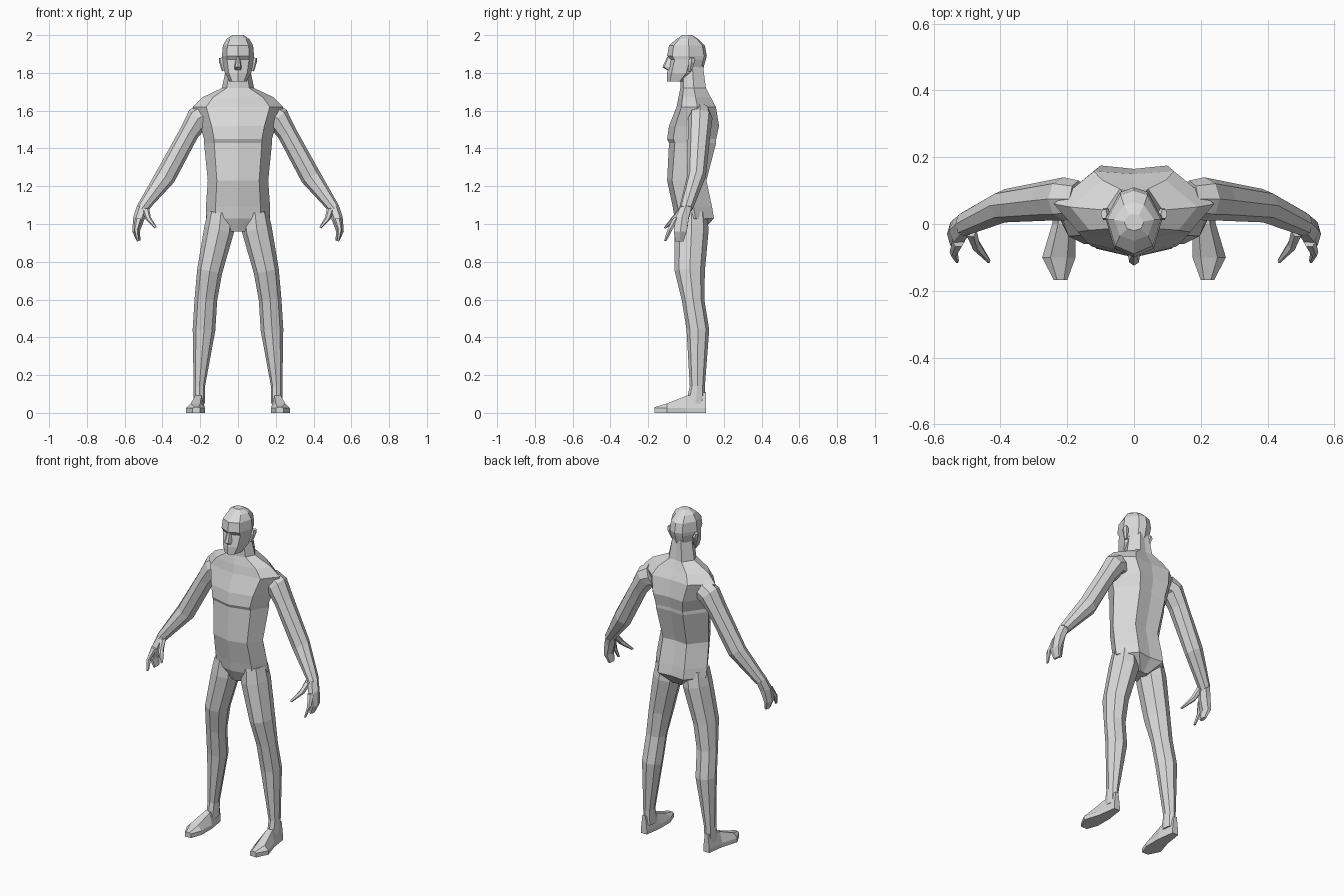
import bpy
import bmesh
from math import cos, sin, pi
from mathutils import Vector

cube = bpy.data.objects.get("Cube")
if cube:
    bpy.data.objects.remove(cube, do_unlink=True)

grey = bpy.data.materials.new("plain grey")
grey.use_nodes = True
colour = (0.7, 0.7, 0.7, 1)
grey.diffuse_color = colour
grey.node_tree.nodes["Principled BSDF"].inputs["Base Color"].default_value = colour


def loft(name, rings):
    """Skin a row of closed rings, cap both ends and leave it flat shaded."""
    bm = bmesh.new()
    loops = [[bm.verts.new(point) for point in ring] for ring in rings]
    for low, high in zip(loops, loops[1:]):
        for i in range(len(low)):
            # The previous index wraps round, closing the ring
            bm.faces.new((low[i - 1], low[i], high[i], high[i - 1]))
    bm.faces.new(reversed(loops[0]))
    bm.faces.new(loops[-1])
    bmesh.ops.recalc_face_normals(bm, faces=bm.faces)
    mesh = bpy.data.meshes.new(name)
    bm.to_mesh(mesh)
    bm.free()
    mesh.materials.append(grey)
    part = bpy.data.objects.new(name, mesh)
    bpy.context.scene.collection.objects.link(part)


def body(name, rear_depth, rows):
    """Symmetric eight-sided loft from rows of height, front, back and half width."""
    rings = []
    for z, front, back, width in rows:
        depth = back - front
        corners = [(0.7 * width, front + 0.13 * depth),
                   (width, front + 0.55 * depth),
                   (0.5 * width, front + rear_depth * depth)]
        right = [(-x, y) for x, y in reversed(corners)]
        outline = [(0, front)] + corners + [(0, back)] + right
        rings.append([(x, y, z) for x, y in outline])
    loft(name, rings)


def limb(name, side, sides, rows):
    """Loft of ovals square to a path: x, y, z, half thickness, half depth."""
    centres = [Vector(row[:3]) for row in rows]
    rings = []
    for i, (x, y, z, thickness, depth) in enumerate(rows):
        along = centres[min(i + 1, len(rows) - 1)] - centres[max(i - 1, 0)]
        across = Vector((-along.z, 0, along.x)).normalized() * thickness
        ring = []
        for k in range(sides):
            angle = 2 * pi * k / sides
            point = centres[i] + across * cos(angle)
            point.y += depth * sin(angle)
            point.x *= side
            ring.append(point)
        rings.append(ring)
    loft(name, rings)


def foot(name, side, rows):
    """Loft from heel to toe: y, middle x, half width, instep height."""
    rings = []
    for y, middle, width, height in rows:
        half = [(width, 0), (width, 0.025), (width * 0.5, height)]
        outline = half + [(-x, z) for x, z in reversed(half)]
        rings.append([(side * (middle + x), y, z) for x, z in outline])
    loft(name, rings)


# Torso and neck, from crotch upwards, with a step under the chest
body("torso", 1.04, [
    (0.96, -0.03, 0.08, 0.05),
    (1.03, -0.06, 0.14, 0.17),
    (1.09, -0.07, 0.13, 0.17),
    (1.23, -0.1, 0.1, 0.16),
    (1.43, -0.09, 0.15, 0.18),
    (1.45, -0.1, 0.15, 0.18),
    (1.52, -0.09, 0.165, 0.2),
    (1.62, -0.05, 0.15, 0.24),
    (1.67, -0.04, 0.125, 0.19),
    (1.72, -0.03, 0.1, 0.085),
    (1.84, -0.03, 0.085, 0.06),
])

# Head, with a recessed eye line below the brow
body("head", 0.93, [
    (1.755, -0.1, 0.02, 0.045),
    (1.8, -0.1, 0.085, 0.07),
    (1.87, -0.085, 0.105, 0.083),
    (1.89, -0.1, 0.11, 0.085),
    (1.945, -0.09, 0.1, 0.08),
    (1.98, -0.05, 0.065, 0.06),
    (2, -0.02, 0.03, 0.03),
])

# Nose wedge
body("nose", 1, [
    (1.815, -0.1, -0.05, 0.02),
    (1.83, -0.125, -0.05, 0.02),
    (1.885, -0.1, -0.05, 0.01),
])

for label, side in (("left", 1), ("right", -1)):
    # Leg from hip to ankle
    limb(label + "_leg", side, 8, [
        (0.09, 0.03, 1.06, 0.07, 0.08),
        (0.1, 0.03, 0.97, 0.08, 0.09),
        (0.15, 0.02, 0.75, 0.067, 0.08),
        (0.17, 0.037, 0.6, 0.06, 0.06),
        (0.18, 0.063, 0.44, 0.06, 0.06),
        (0.205, 0.06, 0.14, 0.03, 0.04),
        (0.205, 0.05, 0.05, 0.03, 0.05),
    ])

    # Foot sloping down to the toes
    foot(label + "_foot", side, [
        (0.105, 0.21, 0.02, 0.11),
        (0, 0.21, 0.035, 0.09),
        (-0.1, 0.225, 0.05, 0.05),
        (-0.168, 0.22, 0.02, 0.03),
    ])

    # Arm from shoulder to wrist
    limb(label + "_arm", side, 8, [
        (0.165, 0.075, 1.58, 0.07, 0.055),
        (0.21, 0.075, 1.56, 0.065, 0.065),
        (0.26, 0.07, 1.48, 0.052, 0.06),
        (0.385, 0.055, 1.25, 0.055, 0.05),
        (0.51, 0, 1.08, 0.03, 0.037),
    ])

    # Hand: curled palm with the outer fingers together
    limb(label + "_palm", side, 6, [
        (0.505, 0, 1.09, 0.03, 0.035),
        (0.525, -0.02, 1.03, 0.03, 0.04),
        (0.54, -0.03, 0.96, 0.02, 0.04),
        (0.525, -0.035, 0.91, 0.01, 0.025),
    ])
    limb(label + "_index_finger", side, 6, [
        (0.525, -0.05, 1.03, 0.02, 0.02),
        (0.54, -0.085, 0.97, 0.012, 0.015),
        (0.53, -0.11, 0.91, 0.006, 0.008),
    ])
    limb(label + "_thumb", side, 6, [
        (0.49, -0.02, 1.08, 0.02, 0.02),
        (0.475, -0.06, 1.03, 0.015, 0.02),
        (0.435, -0.11, 0.98, 0.006, 0.008),
    ])

    # Ear, widest near its top
    limb(label + "_ear", side, 6, [
        (0.075, 0.02, 1.81, 0.01, 0.01),
        (0.085, 0.03, 1.86, 0.015, 0.02),
        (0.09, 0.03, 1.88, 0.01, 0.015),
    ])
